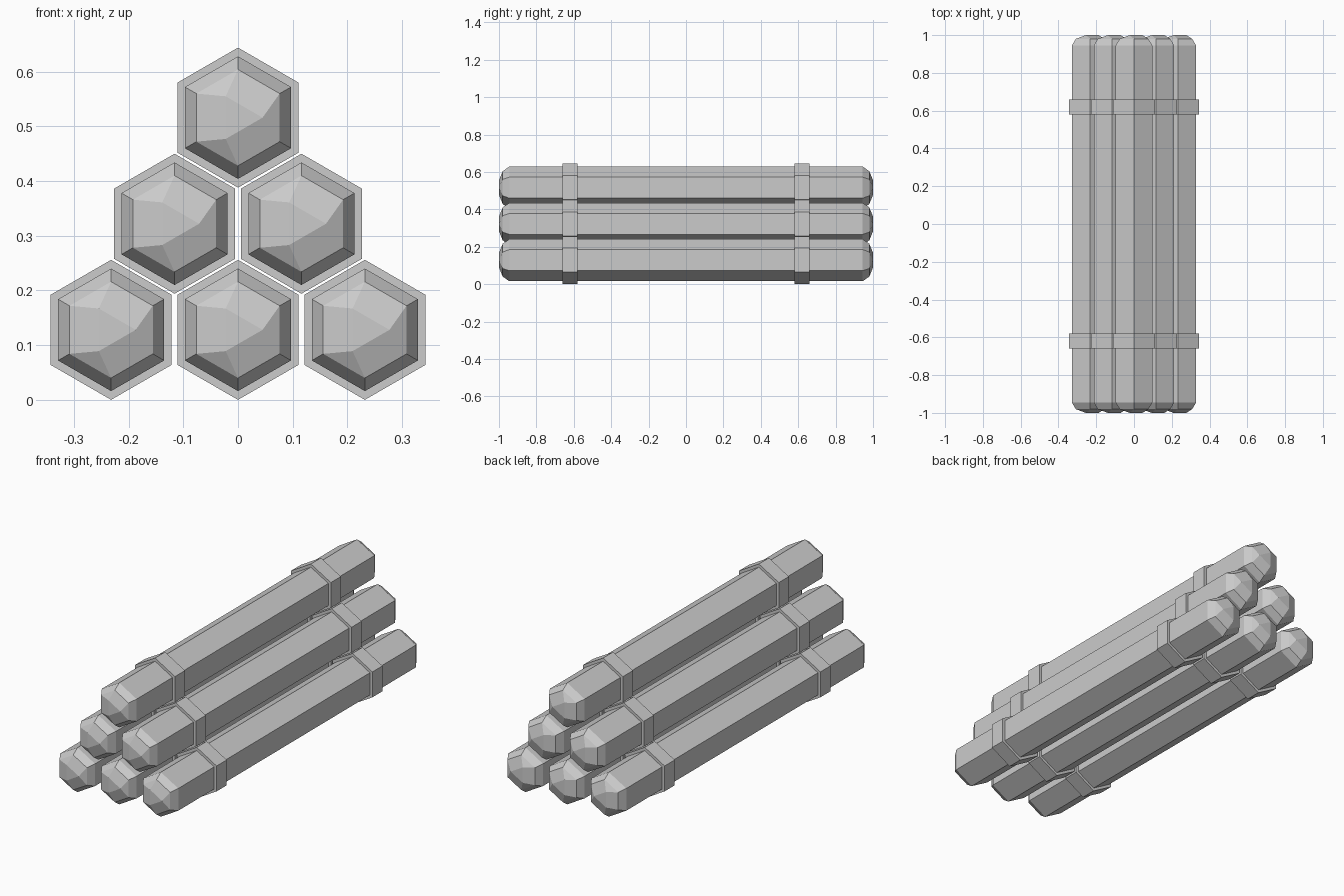
import bpy
import bmesh
from math import cos, sin, radians

cube = bpy.data.objects.get("Cube")
if cube:
    bpy.data.objects.remove(cube, do_unlink=True)

ROW_STEP = 0.194      # height between rows
SPACING = 0.232       # distance between neighbours in a row
BAR_R, CAP_R, TIP_R, STRAP_R = 0.112, 0.088, 0.045, 0.128
STRAP_Y, STRAP_HALF = 0.62, 0.04

grey = bpy.data.materials.new("plain grey")
grey.use_nodes = True
colour = (0.6, 0.6, 0.6, 1)
grey.diffuse_color = colour
grey.node_tree.nodes["Principled BSDF"].inputs["Base Color"].default_value = colour


def ring(bm, radius, y, start=30, count=6):
    """Ring of vertices around the y axis."""
    angles = [radians(start + 360 / count * i) for i in range(count)]
    return [bm.verts.new((radius * cos(a), y, radius * sin(a))) for a in angles]


def bridge(bm, a, b):
    n = len(a)
    for i in range(n):
        j = (i + 1) % n
        bm.faces.new((a[i], a[j], b[j], b[i]))


def finish(bm, name):
    bmesh.ops.recalc_face_normals(bm, faces=bm.faces[:])
    mesh = bpy.data.meshes.new(name)
    bm.to_mesh(mesh)
    bm.free()
    mesh.materials.append(grey)
    return mesh


def bar_mesh():
    """Hexagonal bar with a chamfer and a faceted dome at both ends."""
    bm = bmesh.new()
    shoulders = []
    for side in (-1, 1):
        shoulder = ring(bm, BAR_R, side * 0.945)
        rim = ring(bm, CAP_R, side * 0.98)
        tip = ring(bm, TIP_R, side, start=0, count=3)
        bridge(bm, shoulder, rim)
        bm.faces.new(tip)
        for k in range(3):
            left, right = rim[2 * k - 1], rim[2 * k]
            bm.faces.new((tip[k], left, right))
            following = tip[(k + 1) % 3]
            bm.faces.new((tip[k], right, rim[2 * k + 1], following))
        shoulders.append(shoulder)
    bridge(bm, *shoulders)
    return finish(bm, "bar")


def strap_mesh():
    """Hexagonal sleeve around a bar."""
    bm = bmesh.new()
    loops = [ring(bm, r, y) for r, y in (
        (STRAP_R, -STRAP_HALF), (STRAP_R, STRAP_HALF),
        (BAR_R - 0.002, STRAP_HALF), (BAR_R - 0.002, -STRAP_HALF))]
    for i in range(4):
        bridge(bm, loops[i], loops[(i + 1) % 4])
    return finish(bm, "strap")


def place(name, mesh, location):
    obj = bpy.data.objects.new(name, mesh)
    obj.location = location
    bpy.context.collection.objects.link(obj)


# Stack of three, two and one bars, each with two straps
bar, strap = bar_mesh(), strap_mesh()
for row in range(3):
    count = 3 - row
    for i in range(count):
        x = (i - (count - 1) / 2) * SPACING
        z = STRAP_R + row * ROW_STEP
        label = f"row_{row + 1}_{i + 1}"
        place(f"bar_{label}", bar, (x, 0, z))
        for end, side in (("front", -1), ("back", 1)):
            place(f"{end}_strap_{label}", strap, (x, side * STRAP_Y, z))
